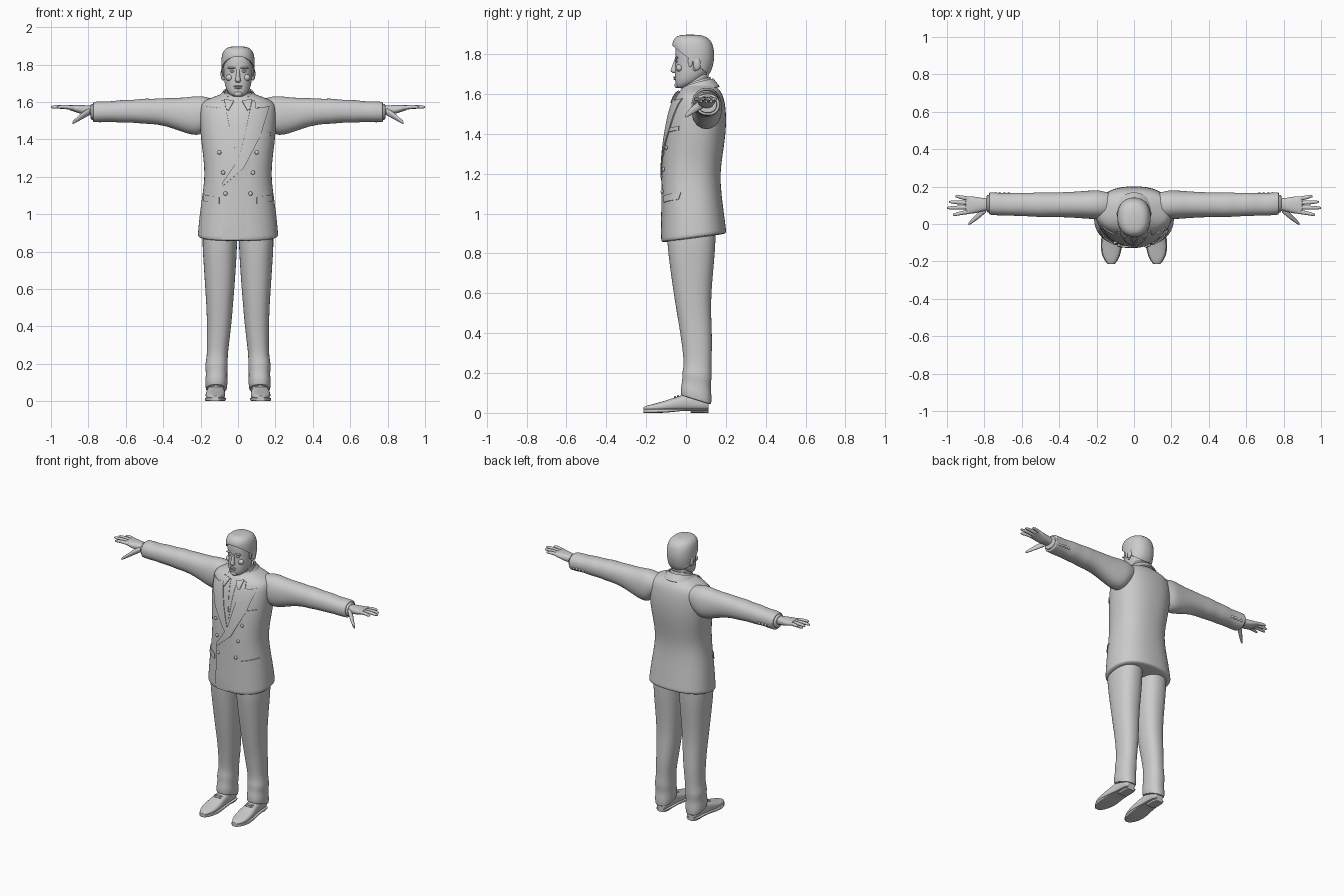
import bpy, bmesh
from math import sin, cos, pi, copysign, radians
from mathutils import Vector
from mathutils.bvhtree import BVHTree

cube = bpy.data.objects.get("Cube")
if cube:
    bpy.data.objects.remove(cube, do_unlink=True)

grey = bpy.data.materials.new("plain grey")
grey.use_nodes = True
grey.diffuse_color = (0.6, 0.6, 0.6, 1)
grey.node_tree.nodes["Principled BSDF"].inputs["Base Color"].default_value = (0.6, 0.6, 0.6, 1)


def finish(name, bm, mirror=False, sub=0, thick=0):
    """Turn a bmesh into a smooth object with the usual modifiers."""
    bmesh.ops.recalc_face_normals(bm, faces=bm.faces)
    for f in bm.faces:
        f.smooth = True
    mesh = bpy.data.meshes.new(name)
    bm.to_mesh(mesh)
    bm.free()
    mesh.materials.append(grey)
    obj = bpy.data.objects.new(name, mesh)
    bpy.context.collection.objects.link(obj)
    if mirror:
        obj.modifiers.new("mirror", 'MIRROR').use_mirror_merge = False
    if thick:
        solid = obj.modifiers.new("thickness", 'SOLIDIFY')
        solid.thickness, solid.offset = thick, 0
        obj.modifiers.new("crisp", 'EDGE_SPLIT').split_angle = radians(45)
    if sub:
        surf = obj.modifiers.new("smooth", 'SUBSURF')
        surf.levels = surf.render_levels = sub
    return obj


def loft(name, axis, secs, n=24, p=2.2, crisp=True, warp=None, cut=None, **kw):
    """Skin sections (t, a0, a1, b0, b1) of rounded outline along an axis."""
    secs = [Vector(s) for s in secs]
    if crisp:
        secs.insert(1, secs[0].lerp(secs[1], 0.05))
        secs.insert(-1, secs[-1].lerp(secs[-2], 0.05))
    bm = bmesh.new()
    rings = []
    for t, a0, a1, b0, b1 in secs:
        ring = []
        for k in range(n):
            c, s = cos(2 * pi * k / n), sin(2 * pi * k / n)
            a = (a0 + a1) / 2 + (a1 - a0) / 2 * copysign(abs(c) ** (2 / p), c)
            b = (b0 + b1) / 2 + (b1 - b0) / 2 * copysign(abs(s) ** (2 / p), s)
            co = {'x': (t, a, b), 'y': (a, t, b), 'z': (a, b, t)}[axis]
            ring.append(bm.verts.new(warp(*co) if warp else co))
        rings.append(ring)
    for r, q in zip(rings, rings[1:]):
        for k in range(n):
            j = (k + 1) % n
            bm.faces.new((r[k], r[j], q[j], q[k]))
    bm.faces.new(rings[0])
    bm.faces.new(rings[-1])
    if cut:
        bmesh.ops.bisect_plane(bm, geom=bm.verts[:] + bm.edges[:] + bm.faces[:],
                               plane_co=cut[0], plane_no=cut[1], clear_inner=True)
    return finish(name, bm, **{"sub": 2, **kw})


def upright(rows):
    return [(z, -w, w, f, b) for z, w, f, b in rows]


def ball(name, loc, size, mirror=False):
    bm = bmesh.new()
    bmesh.ops.create_uvsphere(bm, u_segments=16, v_segments=10, radius=1)
    for v in bm.verts:
        v.co = Vector(loc) + v.co * Vector(size)
    return finish(name, bm, mirror)


# Jacket body, hem lower at the front
def hem_tilt(x, y, z):
    return x, y, z + 0.14 * (y - 0.04) * max(0, 1 - (z - 0.875) / 0.2)


torso = loft("jacket_body", 'z', upright((
    (0.875, .217, -.125, .204), (1.0, .206, -.122, .19), (1.1, .191, -.121, .178),
    (1.2, .178, -.12, .171), (1.3, .185, -.114, .185), (1.4, .199, -.102, .2),
    (1.5, .206, -.085, .203), (1.57, .205, -.063, .193), (1.605, .19, -.042, .18),
    (1.627, .13, -.02, .162), (1.65, .07, 0, .135))), n=32, p=2.35, warp=hem_tilt)

bpy.context.view_layer.update()
tree = BVHTree.FromObject(torso, bpy.context.evaluated_depsgraph_get())


def front(x, z):
    """Depth of the jacket front at this spot."""
    hit = tree.ray_cast(Vector((x, -1, z)), Vector((0, 1, 0)))[0]
    return hit.y if hit else tree.find_nearest(Vector((x, -0.1, z)))[0].y


def drape(name, left, right, off=(.004, .004), thick=.006, mirror=False, cols=8, rows=6):
    """Lay a cloth piece between two edge lines of (x, z) points on the front."""
    bm = bmesh.new()
    grid = []
    for i in range((len(left) - 1) * rows + 1):
        s = min(i // rows, len(left) - 2)
        k = i / rows - s
        a, b = (Vector(e[s]).lerp(Vector(e[s + 1]), k) for e in (left, right))
        line = []
        for j in range(cols + 1):
            x, z = a.lerp(b, j / cols)
            depth = off[0] + (off[1] - off[0]) * j / cols
            line.append(bm.verts.new((x, front(x, z) - depth, z)))
        grid.append(line)
    for r, q in zip(grid, grid[1:]):
        for j in range(cols):
            bm.faces.new((r[j], r[j + 1], q[j + 1], q[j]))
    return finish(name, bm, mirror, thick=thick)


# Shirt front, open neck edges and collar points
drape("shirt_front", [(-.005, 1.27), (-.045, 1.45), (-.07, 1.61)],
      [(.005, 1.27), (.045, 1.45), (.07, 1.61)], (.001, .001), .004)
drape("shirt_opening", [(-.003, 1.36), (.018, 1.6)], [(.006, 1.36), (.03, 1.6)],
      thick=.004, mirror=True, cols=2)
drape("shirt_collar_point", [(.05, 1.555), (.022, 1.605)], [(.064, 1.56), (.075, 1.615)],
      (.012, .012), mirror=True)

# Overlapping double-breasted front and peaked lapels
drape("front_overlap", [(-.085, .862), (-.085, 1.165), (0, 1.29)],
      [(.1, .862), (.1, 1.165), (.1, 1.29)], (.004, -.006))
drape("right_lapel", [(-.008, 1.25), (-.12, 1.42), (-.167, 1.577), (-.098, 1.565), (-.09, 1.605)],
      [(.002, 1.285), (-.038, 1.43), (-.06, 1.54), (-.066, 1.565), (-.075, 1.605)])
drape("left_lapel", [(-.085, 1.165), (0, 1.29), (.038, 1.43), (.06, 1.54), (.066, 1.565), (.075, 1.605)],
      [(-.082, 1.15), (.03, 1.245), (.12, 1.42), (.167, 1.577), (.098, 1.565), (.09, 1.605)],
      (.008, .008))

# Pockets and buttons
drape("hip_pocket_flap", [(.1, 1.055), (.1, 1.09)], [(.183, 1.07), (.183, 1.105)], mirror=True)
drape("breast_pocket", [(.11, 1.408), (.11, 1.428)], [(.175, 1.418), (.175, 1.438)])
for row, (x, z) in enumerate(((.1, 1.33), (.08, 1.222), (.067, 1.11))):
    for side in (-1, 1):
        ball(f"front_button_{row}", (side * x, front(side * x, z) - .006, z), (.011, .007, .011))


# Collars wrapped around the neck
def collar(name, top, low, gap, z_front, z_back, drop):
    bm = bmesh.new()
    pairs = []
    for i in range(33):
        a = gap + (2 * pi - 2 * gap) * i / 32
        z = z_front + (z_back - z_front) * ((1 - cos(a)) / 2) ** 0.5
        pairs.append([bm.verts.new((rx * sin(a), .05 - ry * cos(a), z - d))
                      for (rx, ry), d in ((top, 0), (low, drop))])
    for (a, b), (c, d) in zip(pairs, pairs[1:]):
        bm.faces.new((a, b, d, c))
    finish(name, bm, thick=.008)


collar("jacket_collar", (.076, .084), (.104, .116), .75, 1.605, 1.675, .04)
collar("shirt_collar", (.062, .068), (.074, .08), .4, 1.615, 1.685, .045)

# Sleeves, shirt cuffs and cuff buttons
loft("sleeve", 'x', (
    (.13, .04, .165, 1.5, 1.615), (.185, .025, .182, 1.43, 1.632), (.23, .026, .18, 1.418, 1.632),
    (.3, .032, .174, 1.44, 1.622), (.38, .036, .17, 1.47, 1.622), (.46, .038, .168, 1.483, 1.616),
    (.5, .036, .17, 1.482, 1.62), (.56, .041, .166, 1.49, 1.61), (.62, .042, .169, 1.488, 1.613),
    (.68, .046, .164, 1.494, 1.602), (.73, .045, .168, 1.49, 1.605), (.775, .05, .17, 1.492, 1.6)),
    mirror=True)
loft("shirt_cuff", 'x', ((.74, .06, .157, 1.5, 1.592), (.788, .062, .155, 1.505, 1.59)), mirror=True)
for i in range(4):
    ball("cuff_button", (.67 + i * .024, .162, 1.525), (.009, .008, .009), True)

# Hands
loft("palm", 'x', (
    (.76, .075, .137, 1.527, 1.578), (.8, .07, .138, 1.53, 1.582), (.84, .058, .145, 1.535, 1.584),
    (.875, .053, .15, 1.548, 1.585), (.9, .056, .148, 1.556, 1.583)), n=16, p=2.5, mirror=True)


def finger(name, points):
    secs = [(x, y - r, y + r, z - r, z + r) for x, y, z, r in points]
    loft(name, 'x', secs, n=10, p=2, mirror=True)


for name, y0, y1, tip in (("index", .066, .05, .968), ("middle", .089, .086, 1.0),
                          ("ring", .112, .118, .988), ("little", .135, .148, .955)):
    mid = (.89 + tip) / 2
    finger(name + "_finger", ((.875, y0, 1.568, .012), (mid, (y0 + y1) / 2, 1.575, .0115),
                              (tip - .012, y1, 1.573, .009), (tip, y1, 1.572, .005)))
finger("thumb", ((.79, .082, 1.55, .02), (.825, .052, 1.532, .021), (.855, .025, 1.51, .015),
                 (.877, .006, 1.494, .011), (.886, 0, 1.488, .006)))


# Trousers with a hem that drops to the heel
def cuff_tilt(x, y, z):
    return x, y, z - 0.4 * (y - 0.05) * max(0, 1 - z / 0.3)


loft("trouser_leg", 'z', (
    (.065, .06, .172, -.025, .126), (.1, .055, .177, -.028, .13), (.15, .058, .17, -.018, .122),
    (.19, .053, .178, -.02, .131), (.24, .056, .166, -.01, .127), (.32, .046, .166, -.018, .131),
    (.42, .034, .166, -.032, .13), (.52, .026, .17, -.05, .125), (.64, .016, .178, -.068, .13),
    (.76, .008, .186, -.085, .142), (.87, .003, .193, -.097, .15), (.98, .002, .18, -.095, .15)),
    p=2.3, warp=cuff_tilt, mirror=True)

# Shoes, soles and heels
shoe = ((.114, .088, .142, .015, .07), (.09, .075, .155, .012, .09), (.03, .075, .155, .012, .1),
        (-.03, .072, .165, .01, .088), (-.1, .066, .175, .008, .062), (-.16, .074, .172, .008, .046),
        (-.198, .092, .152, .01, .036), (-.214, .108, .136, .012, .028))
loft("shoe", 'y', shoe, p=2.5, mirror=True)
loft("shoe_sole", 'y', [(y, a - .004, b + .004, .01 if y > -.04 else 0, .02)
                        for y, a, b, *_ in shoe], p=5, mirror=True)
loft("shoe_heel", 'y', ((.022, .08, .15, 0, .02), (.09, .076, .154, 0, .02),
                        (.114, .09, .14, 0, .02)), p=4, mirror=True)
for y, z in ((-.04, .083), (-.055, .078)):
    ball("shoe_lace", (.119, y, z), (.03, .006, .006), True)

# Neck and head
loft("neck", 'z', upright(((1.55, .06, -.02, .11), (1.62, .055, -.018, .1), (1.7, .058, -.01, .115))))
skull = ((1.628, .022, -.042, -.005), (1.637, .04, -.05, .02), (1.66, .06, -.055, .065),
         (1.69, .07, -.056, .1), (1.72, .075, -.056, .12), (1.76, .078, -.052, .13),
         (1.8, .08, -.055, .134), (1.84, .077, -.052, .125), (1.868, .06, -.04, .1),
         (1.88, .032, -.01, .06))
loft("head", 'z', upright(skull), n=28, p=2.25, crisp=False)

# Short swept hair, trimmed along a sloping hairline
loft("hair", 'z', upright([(z + (.014 if z > 1.83 else 0), w + .007, f - (.014 if z > 1.83 else .006), b + .006)
                           for z, w, f, b in skull]), n=28, p=2.25, crisp=False,
     cut=((0, .04, 1.757), (0, .155, .19)), thick=.008)
ball("sideburn", (.079, .022, 1.765), (.006, .012, .03), True)

# Face
loft("nose", 'z', upright(((1.705, .011, -.066, -.04), (1.712, .017, -.078, -.04),
                           (1.722, .014, -.078, -.04), (1.75, .009, -.066, -.04),
                           (1.775, .01, -.058, -.04))), n=12, p=2)
ball("brow", (.033, -.047, 1.782), (.024, .009, .006), True)
ball("eye", (.031, -.046, 1.764), (.013, .007, .006), True)
ball("cheekbone", (.046, -.033, 1.73), (.02, .018, .018), True)
ball("upper_lip", (0, -.056, 1.684), (.023, .008, .0045))
ball("lower_lip", (0, -.055, 1.675), (.02, .008, .005))
ball("chin", (0, -.044, 1.643), (.024, .014, .014))
ball("ear", (.083, .055, 1.75), (.01, .019, .032), True)
ball("ear_lobe", (.079, .045, 1.727), (.008, .01, .012), True)
